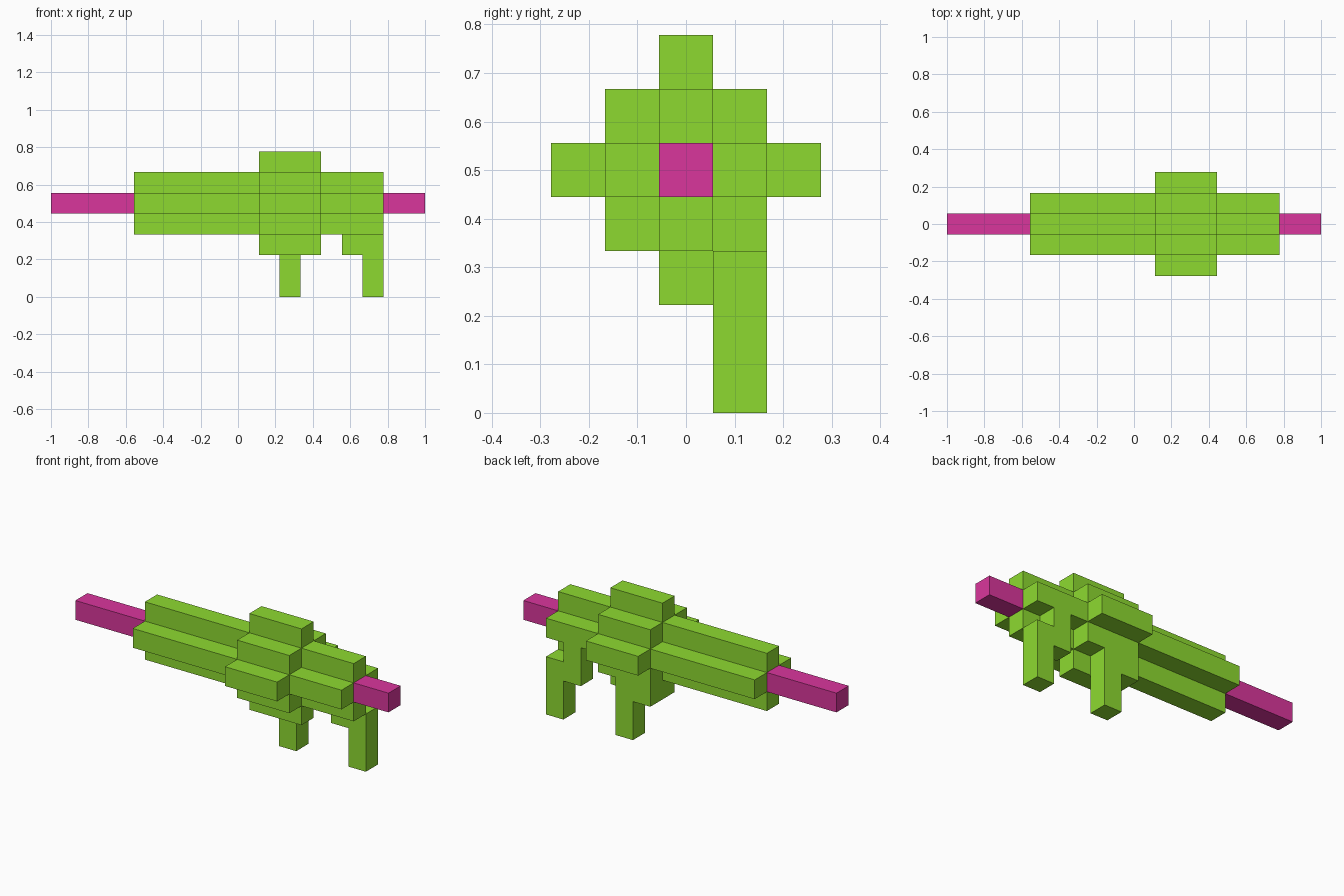
import bpy
import bmesh
from mathutils import Vector

U = 1 / 9        # edge of one block
AXIS_Z = 4.5     # height of the barrel axis, in blocks

if "Cube" in bpy.data.objects:
    bpy.data.objects.remove(bpy.data.objects["Cube"])


def make_material(name, color):
    mat = bpy.data.materials.new(name)
    mat.use_nodes = True
    mat.diffuse_color = color
    mat.node_tree.nodes["Principled BSDF"].inputs["Base Color"].default_value = color
    return mat


green = make_material("leaf green", (0.27, 0.70, 0.03, 1))
magenta = make_material("magenta", (0.70, 0.037, 0.335, 1))


def extrude(name, points, direction, mat):
    """Extrude a closed outline, given in blocks, into a solid part."""
    bm = bmesh.new()
    face = bm.faces.new([bm.verts.new(Vector(p) * U) for p in points])
    new = bmesh.ops.extrude_face_region(bm, geom=[face])["geom"]
    verts = [g for g in new if isinstance(g, bmesh.types.BMVert)]
    bmesh.ops.translate(bm, verts=verts, vec=Vector(direction) * U)
    bmesh.ops.recalc_face_normals(bm, faces=bm.faces)
    mesh = bpy.data.meshes.new(name)
    bm.to_mesh(mesh)
    bm.free()
    mesh.materials.append(mat)
    obj = bpy.data.objects.new(name, mesh)
    bpy.context.collection.objects.link(obj)


def stepped_bar(name, x0, x1, steps, mat):
    """Bar along x with a stepped diamond section, 'steps' blocks around the core."""
    quarter = []
    for i in range(steps + 1):
        a, b = steps + 0.5 - i, i + 0.5
        quarter.append((a, b))
        if i < steps:
            quarter.append((a - 1, b))
    outline = []
    for _ in range(4):
        outline += quarter
        quarter = [(-z, y) for y, z in quarter]
    points = [(x0, y, z + AXIS_Z) for y, z in outline]
    extrude(name, points, (x1 - x0, 0, 0), mat)


# Barrel body, wide collar and the rod ends
stepped_bar("body", -5, 7, 1, green)
stepped_bar("collar", 1, 4, 2, green)
stepped_bar("front_rod", -9, -5, 0, magenta)
stepped_bar("rear_rod", 7, 9, 0, magenta)


# Cranked legs: a short hanger block that steps over to the leg column
def leg(name, x, hanger_top):
    outline = [(x, 2), (x + 1, 2), (x + 1, 0), (x + 2, 0), (x + 2, 3)]
    if hanger_top > 3:
        outline += [(x + 1, 3), (x + 1, hanger_top)]
    outline.append((x, hanger_top))
    extrude(name, [(px, 0.5, pz) for px, pz in outline], (0, 1, 0), green)


leg("grip", 1, 3)
leg("rear_leg", 5, 4)
